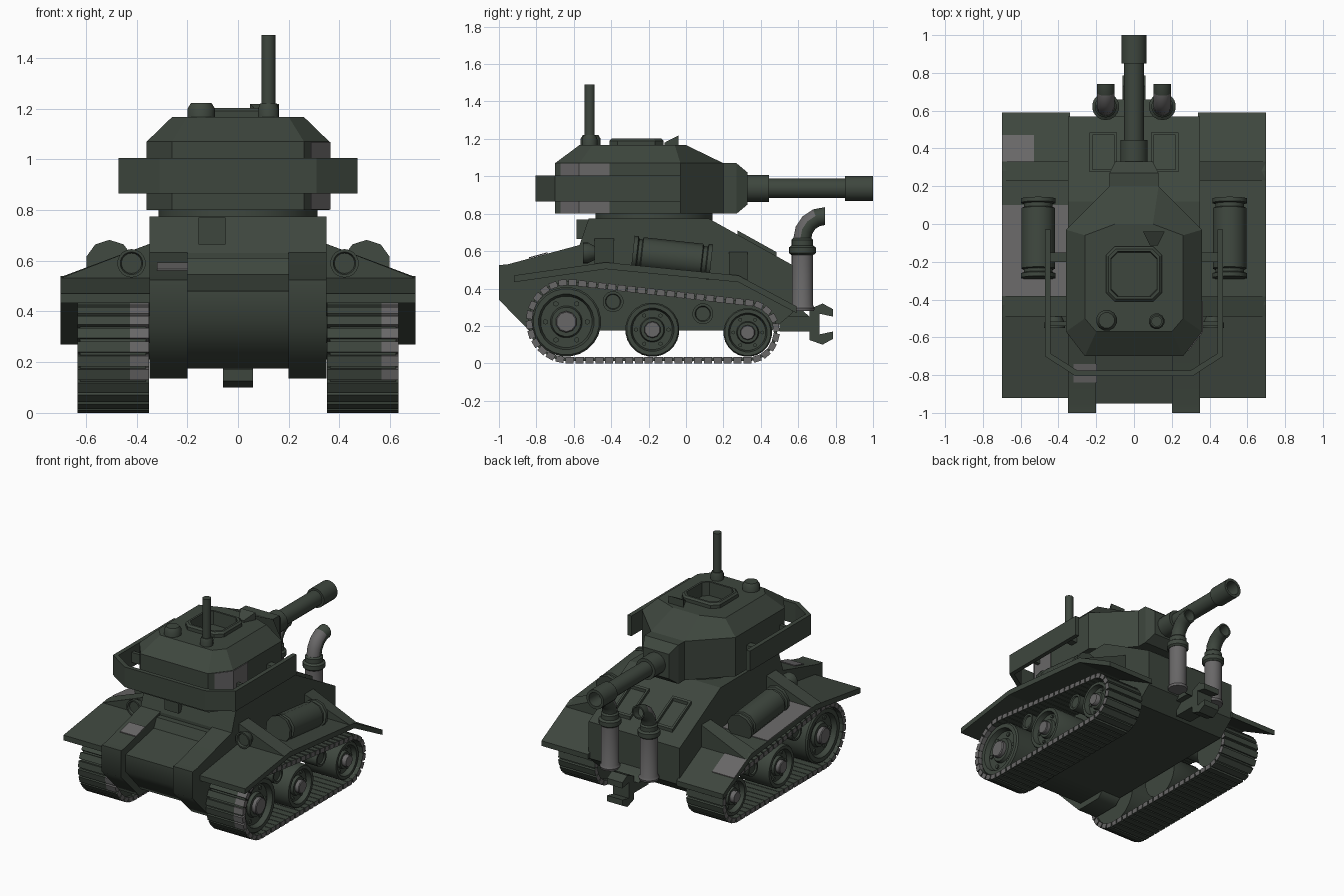
import bpy, bmesh, math
from mathutils import Vector as V

if "Cube" in bpy.data.objects:
    bpy.data.objects.remove(bpy.data.objects["Cube"])


def material(name, rgb):
    m = bpy.data.materials.new(name)
    m.diffuse_color = (*rgb, 1)
    m.use_nodes = True
    m.node_tree.nodes["Principled BSDF"].inputs["Base Color"].default_value = m.diffuse_color
    return m


GREEN = material("olive_green", (0.048, 0.062, 0.048))
GREY = material("worn_grey", (0.14, 0.136, 0.137))


def add_loft(bm, rings, closed=False):
    vs = [[bm.verts.new(p) for p in r] for r in rings]
    n = len(vs[0])
    for a, b in zip(vs, vs[1:] + vs[:1] if closed else vs[1:]):
        for i in range(n):
            j = (i + 1) % n
            bm.faces.new((a[i], a[j], b[j], b[i]))
    if not closed:
        bm.faces.new(vs[0][::-1])
        bm.faces.new(vs[-1])


def finish(name, bm, mat=GREEN, smooth=0, rule=None):
    bmesh.ops.recalc_face_normals(bm, faces=bm.faces[:])
    bm.normal_update()
    if rule:
        for f in bm.faces:
            f.material_index = 1 if rule(f) else 0
    me = bpy.data.meshes.new(name)
    bm.to_mesh(me)
    bm.free()
    me.materials.append(mat)
    if rule:
        me.materials.append(GREY)
    if smooth:
        me.shade_smooth()
        me.set_sharp_from_angle(angle=math.radians(smooth))
    ob = bpy.data.objects.new(name, me)
    bpy.context.collection.objects.link(ob)
    return ob


def loft(name, rings, mat=GREEN, closed=False, smooth=0, rule=None):
    bm = bmesh.new()
    add_loft(bm, rings, closed)
    return finish(name, bm, mat, smooth, rule)


def side(name, pts, x0, x1, mat=GREEN, smooth=0):  # yz outline swept along x
    return loft(name, [[(x, y, z) for y, z in pts] for x in (x0, x1)], mat, smooth=smooth)


def plan(name, pts, z0, z1, mat=GREEN):            # xy outline swept along z
    return loft(name, [[(x, y, z) for x, y in pts] for z in (z0, z1)], mat)


def box(name, x0, x1, y0, y1, z0, z1, mat=GREEN):
    return plan(name, [(x0, y0), (x1, y0), (x1, y1), (x0, y1)], z0, z1, mat)


def lathe(name, o, d, prof, mat=GREEN, n=18, smooth=38):   # profile of (distance, radius)
    q = V(d).to_track_quat('Z', 'Y')
    rings = [[V(o) + q @ V((r * math.cos(t), r * math.sin(t), h))
              for t in (2 * math.pi * (i + .5) / n for i in range(n))] for h, r in prof]
    return loft(name, rings, mat, smooth=smooth)


def sym(pts):                                      # mirror right-hand outline across x
    return pts + [(-x, y) for x, y in reversed(pts)]


# Hull: wide body, lowered centre nose, two shoulders
side("hull_body", [(-.57, .175), (-.57, .63), (-.52, .775), (.12, .775), (.57, .525),
                   (.57, .27), (.46, .175)], -.35, .35)
side("nose_center", [(-.56, .175), (-.78, .175), (-.95, .36), (-.95, .48), (-.64, .545),
                     (-.61, .61), (-.56, .61)], -.2, .2, smooth=50)
for s in (1, -1):
    side("nose_shoulder", [(-.56, .175), (-.6, .135), (-.8, .135), (-1, .34), (-1, .525),
                           (-.95, .53), (-.56, .635)], .2 * s, .35 * s, smooth=50)
box("vision_port", -.155, -.05, -.585, -.5, .665, .77)
side("shoulder_wear", [(-.84, .561), (-.74, .588), (-.74, .594), (-.84, .567)], -.32, -.197, GREY)

# Rear deck hatches: rim with sunken lid
for s in (1, -1):
    rings = []
    for g, h in ((0, -.01), (0, .022), (.014, .022), (.014, .001)):
        xs, ys = (.09 + g, .235 - g), (.275 + g, .485 - g)
        rings.append([(s * x, y, .775 - (y - .12) * .5556 + h) for x, y in
                      ((xs[0], ys[0]), (xs[1], ys[0]), (xs[1], ys[1]), (xs[0], ys[1]))])
    loft("deck_hatch", rings)

# Fenders, brackets, drums, lamps
FT = [(-.92, .47), (-.43, .54), (.28, .47), (.59, .305)]


def fender_z(y):
    for (a, b), (c, d) in zip(FT, FT[1:]):
        if y <= c:
            return b + (d - b) * (y - a) / (c - a)
    return FT[-1][1]


def fender_patch(x0, x1, y0, y1):
    p = [(y, fender_z(y) + h) for y, h in ((y0, 0), (y1, 0), (y1, .005), (y0, .005))]
    side("fender_wear", p, x0, x1, GREY)


for s in (1, -1):
    side("fender", FT + [(y, z - .036) for y, z in reversed(FT)], .34 * s, .7 * s)
    for y0, y1, zt in ((-.49, -.385, .67), (.23, .33, .6)):
        loft("fender_bracket", [[(.34 * s, y, fender_z(y) - .01), (.7 * s, y, fender_z(y)),
                                 (.34 * s, y, zt)] for y in (y0, y1)])
    lathe("fuel_drum", (.507 * s, -.285, .588), (0, .42, -.046),
          [(0, .07), (0, .095), (.022, .095), (.028, .08), (.045, .08), (.05, .092),
           (.37, .092), (.375, .08), (.395, .08), (.4, .095), (.422, .095), (.422, .07)], n=10)
    lathe("headlamp", (.42 * s, -.475, .59), (0, -1, 0),
          [(0, .03), (.05, .056), (.075, .056), (.075, .045), (.06, .04)])
fender_patch(-.7, -.35, -.38, .1)
fender_patch(-.7, -.53, .33, .47)

# Running gear
C1, R1, C2, R2 = (-.63, .225), .225, (.33, .17), .17
L = math.dist(C1, C2)
TOP = math.atan2(C2[1] - C1[1], C2[0] - C1[0]) + math.acos((R1 - R2) / L)


def arc(c, r, a0, a1, n=24):
    return [V((c[0] + r * math.cos(a0 + (a1 - a0) * i / n),
               c[1] + r * math.sin(a0 + (a1 - a0) * i / n))) for i in range(n + 1)]


def track_path(inset):
    return arc(C1, R1 - inset, TOP, 1.5 * math.pi) + arc(C2, R2 - inset, -.5 * math.pi, TOP)


def resample(pts, n):
    pts = pts + pts[:1]
    seg = [(b - a).length for a, b in zip(pts, pts[1:])]
    out, i, acc = [], 0, 0
    for k in range(n):
        d = sum(seg) * k / n
        while acc + seg[i] < d:
            acc += seg[i]
            i += 1
        out.append((pts[i].lerp(pts[i + 1], (d - acc) / seg[i]), (pts[i + 1] - pts[i]).normalized(),
                    sum(seg) / n))
    return out


def worn_link(f):                                  # link ends, and a worn band at the front
    c = f.calc_center_median()
    lim = .565 if c.x > 0 else -.425
    return abs(f.normal.x) > .9 or (c.y < -.7 and .14 < c.z < .44 and c.x > lim)


def worn_belt(f):                                  # inner running surface of the lower run
    return f.normal.z > .5 and f.calc_center_median().z < .12


for s in (1, -1):
    loft("track_belt", [[(x * s, p.x, p.y) for x, p in
                         ((.362, a), (.624, a), (.624, b), (.362, b))]
                        for a, b in zip(track_path(.012), track_path(.03))], closed=True,
         rule=worn_belt)
    xs = (.352, .565, .634) if s > 0 else (-.634, -.425, -.352)
    bm = bmesh.new()
    for p, t, step in resample(track_path(.0165), 58):
        nrm = V((t.y, -t.x)) * .0165
        h = t * step * .43
        quad = [p - h - nrm, p + h - nrm, p + h * .94 + nrm, p - h * .94 + nrm]
        add_loft(bm, [[(x, v.x, v.y) for v in quad] for x in xs])
    finish("track_links", bm, rule=worn_link)
    # road wheels with sunken discs, hubs and bolts
    for y, z, r in ((-.64, .222, .186), (-.18, .18, .145), (.33, .165, .13)):
        lathe("road_wheel", (.37 * s, y, z), (s, 0, 0),
              [(0, r), (.23, r), (.24, r * .95), (.24, r * .8), (.205, r * .74),
               (.205, r * .46), (.225, r * .42)], n=24)
        lathe("wheel_hub", (.58 * s, y, z), (s, 0, 0), [(0, r * .31), (.04, r * .31), (.045, r * .28)],
              GREY, 10)
        for k in range(6):
            a = k * math.pi / 3
            lathe("wheel_bolt", (.57 * s, y + r * .6 * math.cos(a), z + r * .6 * math.sin(a)),
                  (s, 0, 0), [(0, r * .08), (.015, r * .08)], n=6)
    for y, z in ((-.39, .33), (.09, .265)):
        lathe("return_roller", (.34 * s, y, z), (s, 0, 0),
              [(0, .056), (.24, .056), (.24, .042), (.23, .038)], n=16)

# Turret with a raised hatch rim and sunken lid in its roof
lathe("turret_ring", (0, -.17, .76), (0, 0, 1), [(0, .315), (.05, .315)], n=28)
low = sym([(.26, -.7), (.36, -.57), (.36, -.03), (.13, .2)])
roof = sym([(.2, -.57), (.26, -.5), (.26, -.06), (.1, 0)])
layers = [(low, .8), (low, 1.07), (roof, 1.167)]
for g, z in ((0, 1.167), (0, 1.19), (.012, 1.202), (.026, 1.202), (.03, 1.11)):
    a, b, c = .148 - g, .145 - g, .045 - g * .4
    layers.append(([(x, y - .265) for x, y in
                    sym([(a - c, -b), (a, c - b), (a, b - c), (a - c, b)])], z))
loft("turret", [[(x, y, z) for x, y in o] for o, z in layers])
loft("gun_mantlet", [[(x * k, y, z) for x, y, z in
                      ((-1, a, .8 + c), (1, a, .8 + c), (1, a, 1.07 - c), (-1, a, 1.07 - c))]
                     for k, a, c in ((.13, .15, 0), (.13, .27, 0), (.1, .33, .05))])
plan("turret_wear", [(.365, -.41), (.365, -.572), (.29, -.67), (.284, -.667), (.358, -.57),
                     (.358, -.41)], .802, 1.068, GREY)

# Guard rail around the turret, with struts
outer = [(.472, -.03), (.472, -.7), (.31, -.805)]
inner = [(.442, -.03), (.442, -.685), (.3, -.775)]
plan("turret_guard", outer + [(-x, y) for x, y in reversed(outer)] + [(-x, y) for x, y in inner]
     + inner[::-1], .865, 1.005)
for s in (1, -1):
    for y in (-.2, -.54):
        box("guard_strut", .35 * s, .45 * s, y, y + (.05 if y > -.5 else .025), .9, .97)

# Gun
lathe("gun_barrel", (0, .3, .935), (0, 1, 0),
      [(0, .073), (.145, .073), (.145, .053), (.55, .053), (.55, .067), (.7, .067),
       (.7, .048), (.6, .045)], n=16)

# Roof fittings
lathe("antenna", (.12, -.515, 1.15), (0, 0, 1),
      [(0, .042), (.05, .042), (.07, .034), (.07, .028), (.34, .028)], n=12)
lathe("roof_vent", (-.145, -.51, 1.15), (0, 0, 1), [(0, .056), (.05, .056), (.072, .042)], n=12)
loft("periscope", [[(.085, -.115, 1.15), (.125, -.115, 1.15), (.125, -.115, 1.18), (.085, -.115, 1.18)],
                   [(.048, -.04, 1.13), (.162, -.04, 1.13), (.162, -.04, 1.218), (.048, -.04, 1.218)]])

# Exhaust stacks
for s in (1, -1):
    x = .15 * s
    lathe("exhaust_stack", (x, .622, .28), (0, 0, 1),
          [(0, .062), (.015, .066), (.03, .058), (.31, .058)], GREY)
    lathe("exhaust_collar", (x, .622, .58), (0, 0, 1),
          [(0, .06), (.01, .072), (.04, .072), (.05, .058), (.08, .058), (.09, .048)])
    rings = []
    for a, r in ((0, .048), (22, .048), (45, .048), (68, .048), (90, .048), (90, .038), (60, .037)):
        a = math.radians(a)
        ring = []
        for k in range(14):
            t = 2 * math.pi * k / 14
            d = .12 + r * math.cos(t)
            ring.append((x + r * math.sin(t), .742 - d * math.cos(a), .667 + d * math.sin(a)))
        rings.append(ring)
    loft("exhaust_elbow", rings, smooth=35,
         rule=lambda f: f.normal.y < -.2 and f.calc_center_median().y < .7)

# Tow hitch
side("tow_hitch", [(.5, .17), (.66, .17), (.66, .125), (.73, .1), (.785, .13), (.785, .17),
                   (.715, .155), (.715, .265), (.785, .25), (.785, .29), (.73, .32),
                   (.66, .29), (.66, .25), (.5, .25)], -.06, .06)
side("exhaust_shelf", [(.45, .25), (.66, .25), (.62, .285), (.5, .33)], -.1, .1)
